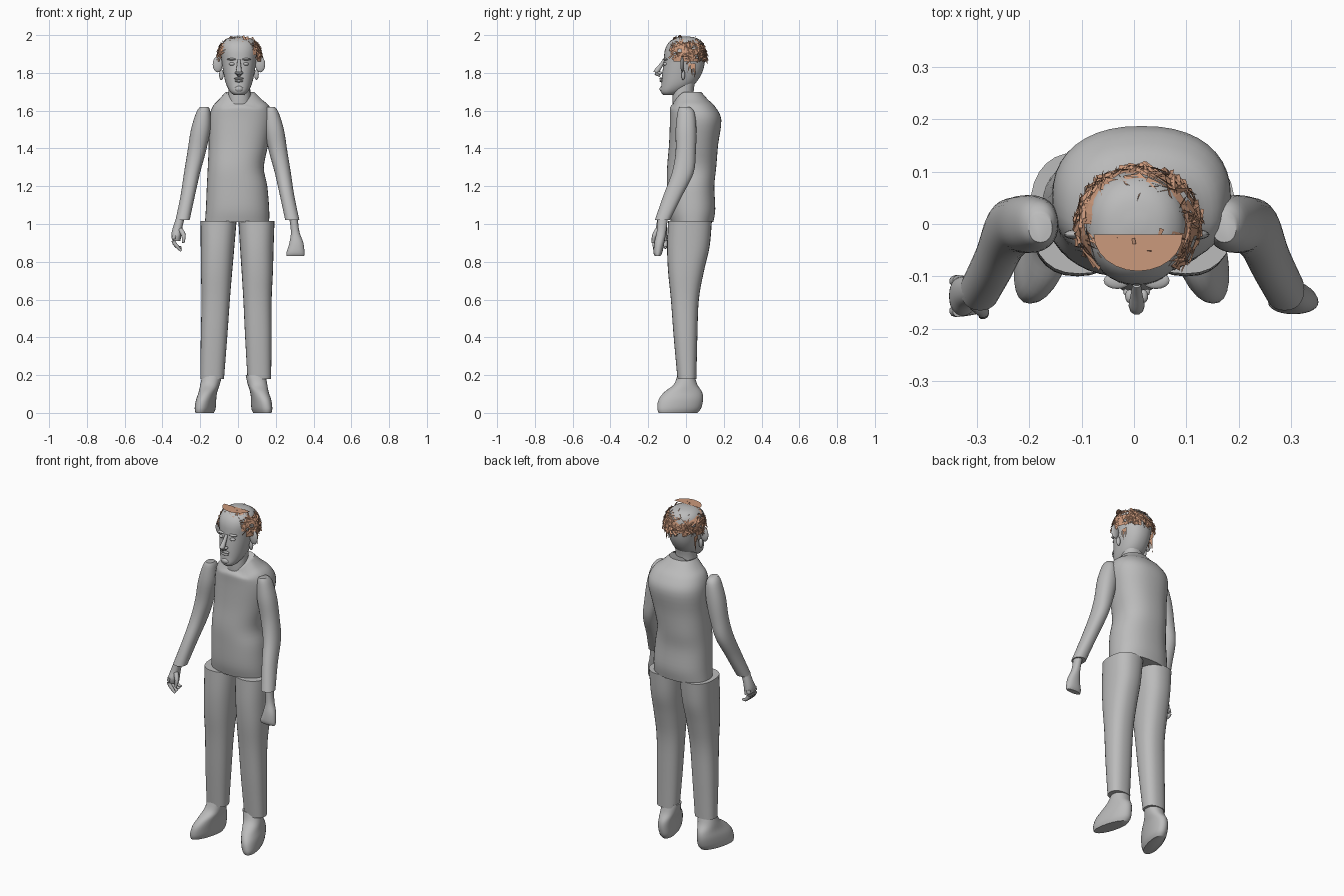
import bpy, bmesh, math, random
from mathutils import Vector

if "Cube" in bpy.data.objects:
    bpy.data.objects.remove(bpy.data.objects["Cube"], do_unlink=True)
random.seed(7)


def material(name, colour):
    mat = bpy.data.materials.new(name)
    mat.use_nodes = True
    mat.diffuse_color = colour
    shader = next(n for n in mat.node_tree.nodes if n.type == "BSDF_PRINCIPLED")
    shader.inputs["Base Color"].default_value = colour
    return mat


GREY = material("light_grey", (0.5, 0.5, 0.5, 1))
HAIR = material("copper_hair", (0.6, 0.32, 0.2, 1))


def finish(name, bm, mat, angle=50, smooth=True):
    bmesh.ops.recalc_face_normals(bm, faces=bm.faces)
    mesh = bpy.data.meshes.new(name)
    bm.to_mesh(mesh)
    bm.free()
    mesh.materials.append(mat)
    obj = bpy.data.objects.new(name, mesh)
    bpy.context.collection.objects.link(obj)
    if smooth:
        bpy.ops.object.select_all(action="DESELECT")
        obj.select_set(True)
        bpy.context.view_layer.objects.active = obj
        bpy.ops.object.shade_smooth_by_angle(angle=math.radians(angle))
    return obj


def spline(rows, steps):
    """Smoothly interpolate rows of numbers."""
    rows = [Vector(r) for r in rows]
    ends = [rows[0]] + rows + [rows[-1]]
    result = []
    for a, b, c, d in zip(ends, ends[1:], ends[2:], ends[3:]):
        for k in range(steps):
            t = k / steps
            result.append(b + (c - a) * (t / 2) + (a * 2 - b * 5 + c * 4 - d) * (t * t / 2)
                          + (b * 3 - a - c * 3 + d) * (t ** 3 / 2))
    return result + [rows[-1]]


def skin(bm, rings):
    """Bridge rings of points and cap both ends."""
    rings = [[bm.verts.new(p) for p in ring] for ring in rings]
    count = len(rings[0])
    for low, high in zip(rings, rings[1:]):
        for i in range(count):
            j = (i + 1) % count
            bm.faces.new((low[i], low[j], high[j], high[i]))
    bm.faces.new(rings[0][::-1])
    bm.faces.new(rings[-1])


def loft(name, rows, side=1, shift=0, lean=0, power=2.2, steps=4, count=28, warp=None):
    """Rows are height, least x, greatest x, least y, greatest y."""
    bm = bmesh.new()
    rings = []
    for z, x0, x1, y0, y1 in spline(rows, steps):
        ring = []
        for i in range(count):
            a = math.tau * i / count
            c, s = math.cos(a), math.sin(a)
            x = (x0 + x1) / 2 + (x1 - x0) / 2 * math.copysign(abs(c) ** (2 / power), c)
            y = (y0 + y1) / 2 + (y1 - y0) / 2 * math.copysign(abs(s) ** (2 / power), s)
            p = Vector((side * x + shift + lean * (1 - z), y, z))
            ring.append(warp(p) if warp else p)
        rings.append(ring)
    skin(bm, rings)
    return finish(name, bm, GREY)


def tube(name, path, count=10):
    """Path points are x, y, z, radius."""
    bm = bmesh.new()
    points = spline(path, 3)
    rings = []
    for i, p in enumerate(points):
        ahead = points[min(i + 1, len(points) - 1)].to_3d() - points[max(i - 1, 0)].to_3d()
        turn = ahead.to_track_quat("Z", "Y")
        rings.append([p.to_3d() + turn @ Vector((math.cos(a), math.sin(a), 0)) * p.w
                      for a in (math.tau * k / count for k in range(count))])
    skin(bm, rings)
    return finish(name, bm, GREY)


def ball(name, place, size, segments=16):
    bm = bmesh.new()
    bmesh.ops.create_uvsphere(bm, u_segments=segments, v_segments=segments // 2, radius=1)
    for v in bm.verts:
        v.co = Vector(a * b + c for a, b, c in zip(v.co, size, place))
    return finish(name, bm, GREY)


# Sweater body, with the neckline dipping at the front
def neckline(p):
    rise = max(0, (p.z - 1.6) / 0.1)
    p.z -= 0.06 * rise * min(1, max(0, -p.y / 0.065)) ** 2
    return p


loft("sweater", [(1.01, -.175, .165, -.08, .145), (1.08, -.17, .165, -.095, .155),
                 (1.2, -.165, .155, -.1, .15), (1.3, -.16, .137, -.1, .16),
                 (1.42, -.155, .16, -.09, .17), (1.55, -.155, .185, -.085, .187),
                 (1.62, -.135, .168, -.085, .155), (1.66, -.1, .125, -.08, .115),
                 (1.7, -.065, .085, -.065, .08)], power=2.3, warp=neckline, count=40)

# Limbs, mirrored with a slight stance offset
leg = [(.18, .06, .185, -.045, .055), (.4, .045, .185, -.065, .06), (.6, .033, .183, -.08, .068),
       (.75, .022, .188, -.095, .095), (.88, .012, .19, -.1, .125), (1.015, .002, .193, -.095, .137)]
arm = [(1.02, .25, .325, -.165, -.085), (1.15, .222, .298, -.12, -.02),
       (1.27, .195, .28, -.075, .04), (1.38, .165, .262, -.055, .052),
       (1.5, .14, .243, -.055, .055), (1.59, .14, .215, -.045, .045), (1.62, .15, .195, -.035, .02)]
shoe = [(0, .1, .18, -.145, .06), (.025, .092, .188, -.152, .08), (.07, .09, .188, -.145, .09),
        (.11, .085, .18, -.115, .085), (.15, .072, .175, -.065, .06), (.2, .06, .165, -.045, .045)]


def toe_out(p):
    p.x += math.copysign(0.25, p.x) * -p.y * max(0, 1 - p.z / 0.2)
    return p


for label, side, shift in (("left", 1, 0), ("right", -1, -.006)):
    lean = -.01 if side < 0 else -.012
    loft(label + "_trouser_leg", leg, side, shift, lean, power=2.4)
    loft(label + "_sleeve", arm, side, shift)
    loft(label + "_shoe", shoe, side, shift - .01, lean, warp=toe_out)

# Left hand, a flat open hand
loft("left_hand", [(.83, .258, .35, -.165, -.135), (.85, .257, .352, -.172, -.125),
                   (.9, .272, .346, -.168, -.115), (.96, .28, .325, -.155, -.105),
                   (1.04, .27, .315, -.15, -.095)])

# Right hand, with curled fingers and thumb
loft("right_hand", [(.91, -.345, -.305, -.17, -.1), (.94, -.353, -.3, -.175, -.1),
                    (.98, -.345, -.295, -.16, -.1), (1.04, -.325, -.28, -.15, -.1)])
for k in range(4):
    y = -.166 + .019 * k
    tube(f"right_finger_{k}", [(-.335, y, .94, .012), (-.342, y, .91, .011),
                               (-.322, y, .88, .01), (-.3, y, .858 + .006 * k, .006)])
tube("right_thumb", [(-.305, -.15, .97, .014), (-.288, -.168, .94, .012), (-.29, -.175, .9, .007)])

# Head and neck
loft("neck", [(1.62, -.055, .07, -.07, .05), (1.7, -.05, .065, -.07, .04),
              (1.8, -.05, .065, -.06, .06)])
loft("head", [(1.682, -.02, .03, -.118, -.06), (1.7, -.042, .052, -.133, -.02),
              (1.74, -.063, .073, -.13, .045), (1.8, -.077, .087, -.125, .085),
              (1.86, -.086, .096, -.118, .1), (1.92, -.092, .102, -.112, .1),
              (1.96, -.082, .092, -.092, .087), (1.985, -.052, .062, -.055, .055),
              (1.993, -.01, .02, -.01, .01)], count=36)

# Face
MID = .005
tube("nose", [(MID, -.115, 1.868, .008), (MID, -.133, 1.84, .011), (MID, -.153, 1.812, .015),
              (MID, -.158, 1.8, .014), (MID, -.135, 1.79, .012)])
ball("upper_lip", (MID, -.13, 1.77), (.026, .012, .006))
ball("lower_lip", (MID, -.128, 1.757), (.022, .013, .007))
ball("chin", (MID, -.122, 1.715), (.024, .018, .018))
for label, side in (("left", 1), ("right", -1)):
    ball(label + "_nostril", (MID + side * .013, -.138, 1.8), (.009, .013, .008))
    ball(label + "_eye", (MID + side * .036, -.108, 1.847), (.016, .014, .009))
    ball(label + "_brow", (MID + side * .037, -.108, 1.872), (.026, .016, .006))
    ear = ball(label + "_ear", (MID + side * .113, -.02, 1.845), (.026, .01, .042))
    ball(label + "_ear_lobe", (MID + side * .093, -.015, 1.79), (.012, .01, .028))


# Hair: a broken shell with an open crown and loose flat locks
def scalp(angle, t):
    r = max(0, 1 - t ** 3) ** 0.5
    return Vector((.008 + .118 * r * math.cos(angle), .108 * r * math.sin(angle), 1.86 + .135 * t))


def bald(p):
    crown = abs(p.x) < .09 and -.02 < p.y < .062 and math.hypot(p.x, p.y + .02) > .03
    brow_line = p.y < -.05 and p.z < 1.965 - max(0, abs(p.x) - .055) * 2
    return (crown and p.z > 1.955) or brow_line


bm = bmesh.new()
COLS, TIERS = 28, 8
grid = [[bm.verts.new(scalp(math.tau * i / COLS, j / TIERS)) for i in range(COLS)]
        for j in range(TIERS)]
for low, high in zip(grid, grid[1:]):
    for i in range(COLS):
        j = (i + 1) % COLS
        quad = (low[i], low[j], high[j], high[i])
        middle = sum((v.co for v in quad), Vector()) / 4
        if not bald(middle) and random.random() > .12:
            bm.faces.new(quad)
front = [bm.verts.new((.008 + .085 * math.cos(a), -.02 + .07 * math.sin(a), 1.995))
         for a in (math.pi + math.pi * k / 12 for k in range(13))]
bm.faces.new(front)

for k in range(330):
    angle, t = random.uniform(0, math.tau), random.uniform(.02, .95)
    root = scalp(angle, t)
    if bald(root):
        continue
    out = Vector((math.cos(angle), math.sin(angle), t)).normalized()
    along = out.cross(Vector((random.gauss(0, 1), random.gauss(0, 1), random.gauss(0, 1)))).normalized()
    across = out.cross(along) * random.uniform(.002, .006) + out * .003
    tip = along * random.uniform(.015, .035)
    root += out * .002
    corners = (root - tip - across, root - tip + across, root + tip)
    top = max(p.z for p in corners)
    bm.faces.new([bm.verts.new(p - Vector((0, 0, max(0, top - 2)))) for p in corners])

# Sideburn wisps in front of the ears
for side in (1, -1):
    for k in range(5):
        root = Vector((MID + side * .092, .015 + .006 * k, 1.85))
        drop = Vector((side * random.uniform(-.01, .012), random.uniform(-.01, .01), -.05 - .01 * k))
        bm.faces.new([bm.verts.new(p) for p in (root, root + Vector((0, .012, 0)), root + drop)])
loose = [v for v in bm.verts if not v.link_faces]
bmesh.ops.delete(bm, geom=loose, context="VERTS")
finish("hair", bm, HAIR, smooth=False)
